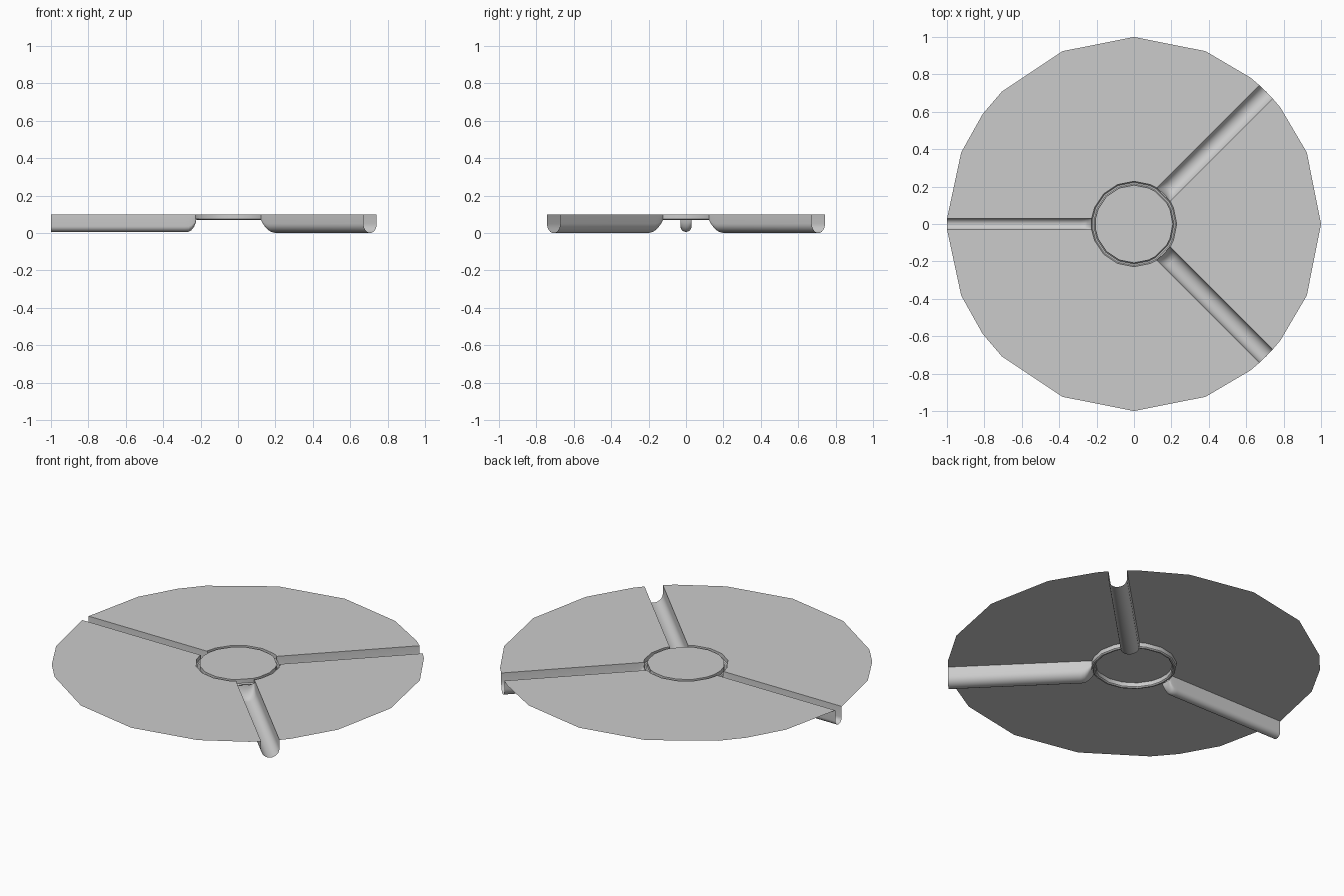
import bpy, bmesh
from math import sin, cos, asin, radians, degrees, pi

if "Cube" in bpy.data.objects:
    bpy.data.objects.remove(bpy.data.objects["Cube"])

TOP = 0.1
R_GROOVE, R_HUB = 0.228, 0.208
# channel: angle, half width, floor height
CHANNELS = [(45, 0.05, 0.0), (180, 0.03, 0.006), (315, 0.05, 0.0)]


def polar(r, deg, z):
    return (r * cos(radians(deg)), r * sin(radians(deg)), z)


def make(name, verts, faces, smooth=True):
    bm = bmesh.new()
    vs = [bm.verts.new(v) for v in verts]
    for f in faces:
        bm.faces.new([vs[i] for i in f])
    bmesh.ops.recalc_face_normals(bm, faces=bm.faces[:])
    me = bpy.data.meshes.new(name)
    bm.to_mesh(me)
    bm.free()
    ob = bpy.data.objects.new(name, me)
    bpy.context.collection.objects.link(ob)
    if smooth:
        bpy.ops.object.select_all(action='DESELECT')
        bpy.context.view_layer.objects.active = ob
        ob.select_set(True)
        bpy.ops.object.shade_smooth_by_angle(angle=radians(40))
    return ob


def strips(rows, closed=False):
    n = len(rows[0])
    verts = [p for row in rows for p in row]
    faces = []
    for j in range(len(rows) - 1):
        for i in range(n if closed else n - 1):
            k = (i + 1) % n
            faces.append((j * n + i, j * n + k, (j + 1) * n + k, (j + 1) * n + i))
    return verts, faces


def edge_angle(half_width, r):
    return degrees(asin(half_width / r))


# sheet sectors between the channels, and the groove wall under their inner edge
rim_angles = sorted([22.5 * i for i in range(48)] + [144, 216, 38.5, 51.5, 308.5, 321.5, 398.5])
loop = []
for i in range(3):
    a0, w0, _ = CHANNELS[i]
    a1, w1, _ = CHANNELS[(i + 1) % 3]
    if a1 < a0:
        a1 += 360
    s, e = a0 + edge_angle(w0, 1), a1 - edge_angle(w1, 1)
    outer = [s] + [a for a in rim_angles if s + 0.5 < a < e - 0.5] + [e]
    s, e = a0 + edge_angle(w0, R_GROOVE), a1 - edge_angle(w1, R_GROOVE)
    inner = [s] + [22.5 * k for k in range(48) if s + 1 < 22.5 * k < e - 1] + [e]
    pts = [polar(1, a, TOP) for a in outer] + [polar(R_GROOVE, a, TOP) for a in reversed(inner)]
    make(f"plate_sector_{i + 1}", pts, [tuple(range(len(pts)))], False)
    make(f"groove_wall_{i + 1}", *strips([[polar(R_GROOVE, a, z) for a in inner]
                                         for z in (TOP, 0.076)]))
    loop += inner

# ring groove floor and inner wall, following the same angles
make("ring_groove", *strips([[polar(r, a, z) for a in loop] for r, z in
     ((R_GROOVE, 0.076), (0.222, 0.07), (0.214, 0.07), (R_HUB, 0.076), (R_HUB, TOP))], True))

# flat centre disc
make("hub_disc", [polar(R_HUB, a, TOP) for a in loop], [tuple(range(len(loop)))], False)


# open U-shaped channels with a floor that curves up into the groove
def channel(name, deg, w, floor):
    rad = min(w, 0.05)
    profile = [(-w, TOP)]
    profile += [(-rad * cos(pi * t / 12), floor + rad * (1 - sin(pi * t / 12))) for t in range(13)]
    profile.append((w, TOP))
    c, s = cos(radians(deg)), sin(radians(deg))
    rows = []
    for r, lift in ((0.224, 0.07), (0.227, 0.052), (0.235, 0.033), (0.25, 0.014),
                    (0.265, 0.004), (0.285, 0), (1.0, 0)):
        row = []
        for y, z in profile:
            x = (r * r - y * y) ** 0.5          # ends follow the round rim
            z = TOP - (TOP - z) * (TOP - max(lift, floor)) / (TOP - floor)
            row.append((c * x - s * y, s * x + c * y, z))
        rows.append(row)
    make(name, *strips(rows))


for i, (deg, w, floor) in enumerate(CHANNELS):
    channel(f"channel_{i + 1}", deg, w, floor)
